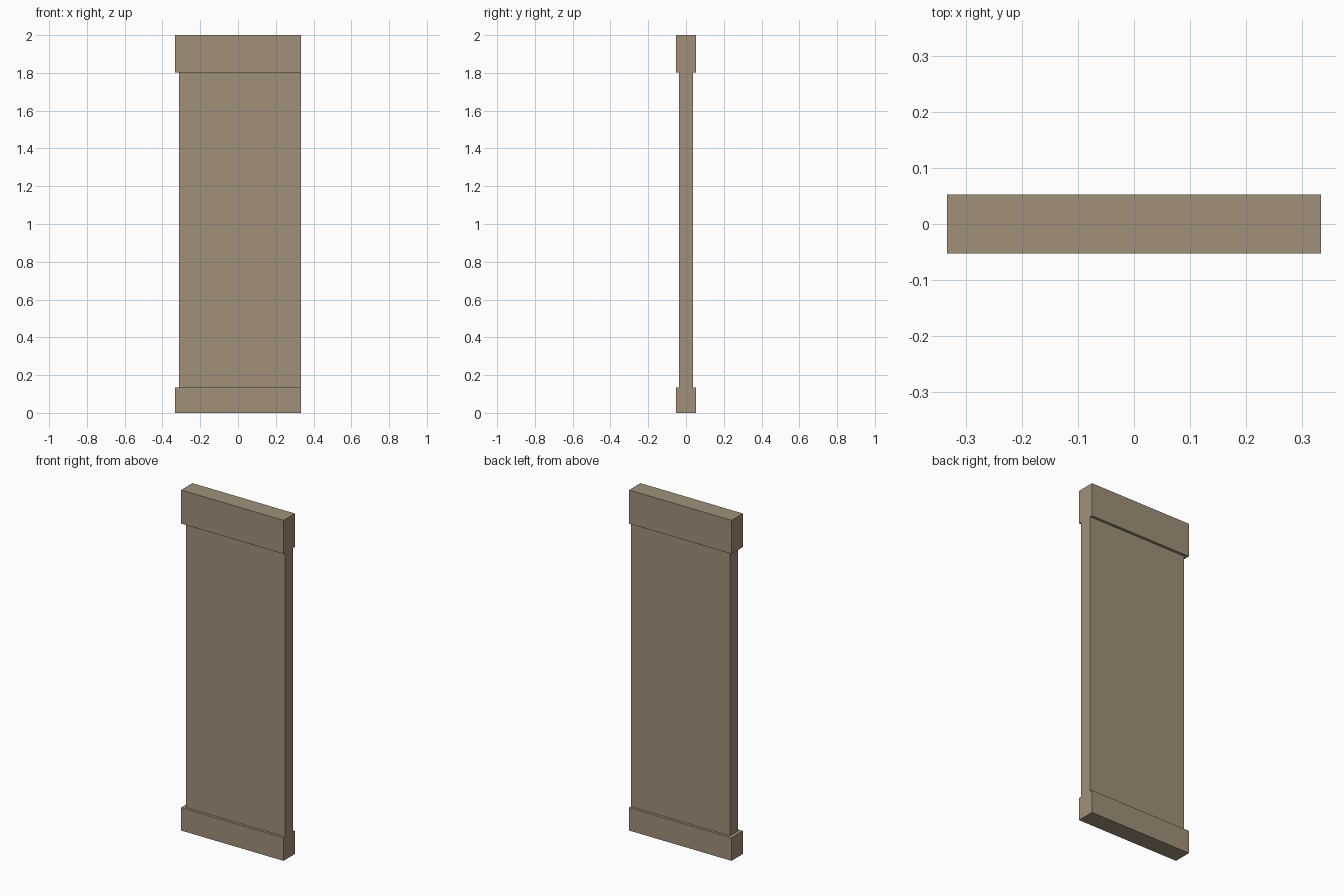
import bpy

# Remove the default cube
cube = bpy.data.objects.get("Cube")
if cube:
    bpy.data.objects.remove(cube, do_unlink=True)

# Single stone colour
stone = bpy.data.materials.new("warm_stone")
stone.use_nodes = True
colour = (0.352, 0.279, 0.191, 1.0)
stone.diffuse_color = colour
bsdf = stone.node_tree.nodes["Principled BSDF"]
bsdf.inputs["Base Color"].default_value = colour
bsdf.inputs["Roughness"].default_value = 0.9


def box(name, low, high):
    """Add a flat-shaded box between two opposite corners."""
    centre = [(a + b) / 2 for a, b in zip(low, high)]
    bpy.ops.mesh.primitive_cube_add(size=1, location=centre)
    obj = bpy.context.object
    obj.name = name
    obj.scale = [b - a for a, b in zip(low, high)]
    bpy.ops.object.transform_apply(location=False, rotation=False, scale=True)
    obj.data.materials.append(stone)
    return obj


HALF_WIDTH, HALF_DEPTH = 0.333, 0.053
PANEL_DEPTH = 0.037
BASE_TOP, CAP_BOTTOM, HEIGHT = 0.135, 1.803, 2.0

# Base plinth and top cap
box("base", (-HALF_WIDTH, -HALF_DEPTH, 0), (HALF_WIDTH, HALF_DEPTH, BASE_TOP))
box("cap", (-HALF_WIDTH, -HALF_DEPTH, CAP_BOTTOM), (HALF_WIDTH, HALF_DEPTH, HEIGHT))

# Thin panel between them, flush on the left and set in on the right
box("panel", (-0.312, -PANEL_DEPTH, BASE_TOP), (HALF_WIDTH, PANEL_DEPTH, CAP_BOTTOM))
